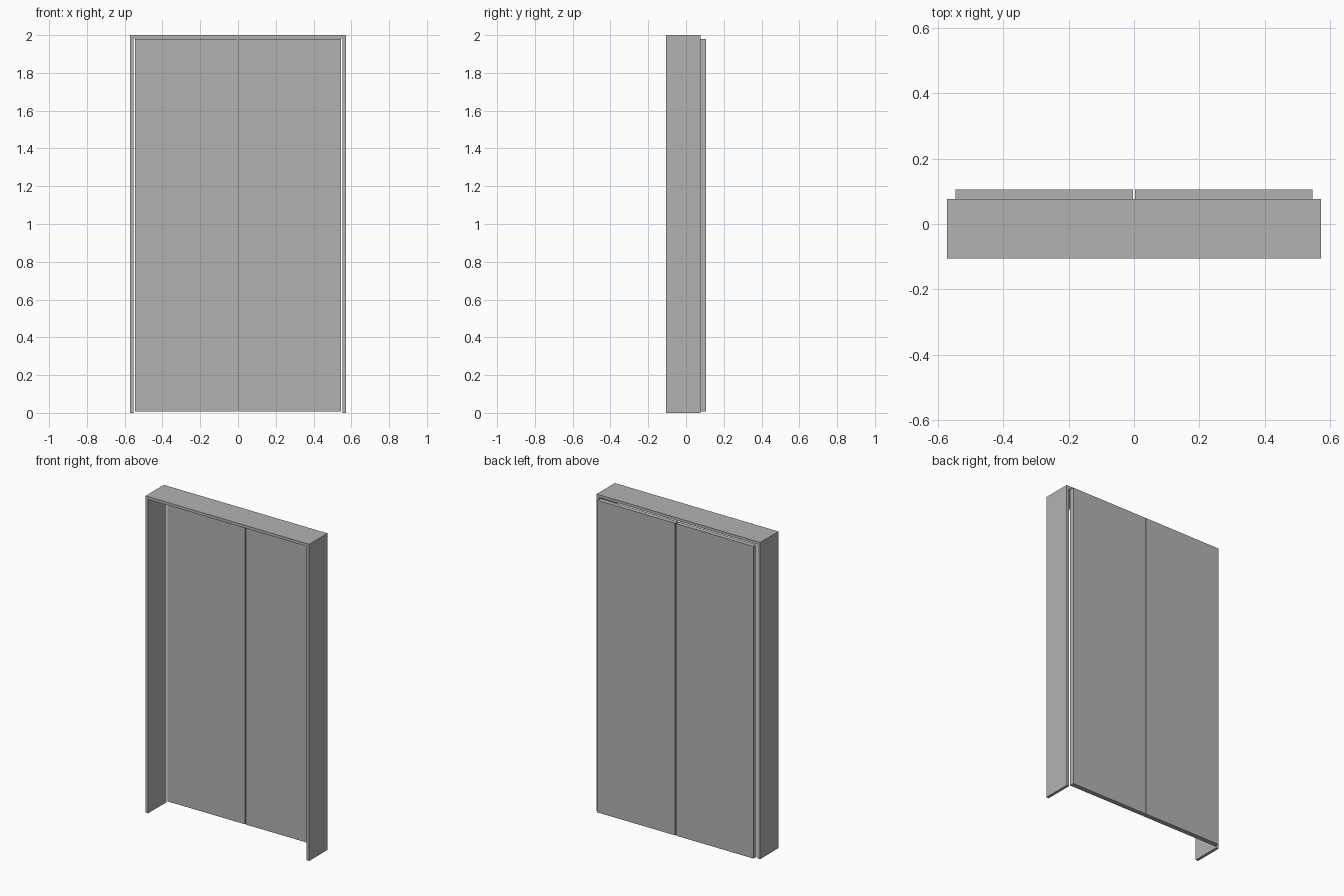
import bpy
import bmesh
from mathutils import Matrix

cube = bpy.data.objects.get("Cube")
if cube:
    bpy.data.objects.remove(cube, do_unlink=True)

WIDTH, HEIGHT = 1.143, 2.0
FRONT, FRAME_BACK, DOOR_BACK = -0.106, 0.076, 0.106
BOARD = 0.018

grey = bpy.data.materials.new("plain grey")
grey.use_nodes = True
colour = (0.45, 0.45, 0.45, 1.0)
grey.diffuse_color = colour
grey.node_tree.nodes["Principled BSDF"].inputs["Base Color"].default_value = colour


def finish(name, bm):
    bmesh.ops.recalc_face_normals(bm, faces=bm.faces)
    mesh = bpy.data.meshes.new(name)
    bm.to_mesh(mesh)
    bm.free()
    mesh.materials.append(grey)
    obj = bpy.data.objects.new(name, mesh)
    bpy.context.collection.objects.link(obj)


def box(name, low, high):
    bm = bmesh.new()
    size = [b - a for a, b in zip(low, high)]
    middle = [(a + b) / 2 for a, b in zip(low, high)]
    bmesh.ops.create_cube(bm, size=1, matrix=Matrix.Translation(middle) @ Matrix.Diagonal((*size, 1)))
    finish(name, bm)


# Frame: two jambs and a head as one extruded arch profile
outer = WIDTH / 2
inner = outer - BOARD
profile = [(-outer, 0), (-outer, HEIGHT), (outer, HEIGHT), (outer, 0),
           (inner, 0), (inner, HEIGHT - BOARD), (-inner, HEIGHT - BOARD), (-inner, 0)]
bm = bmesh.new()
face = bm.faces.new([bm.verts.new((x, FRONT, z)) for x, z in profile])
arch = bmesh.ops.extrude_face_region(bm, geom=[face])
moved = [v for v in arch["geom"] if isinstance(v, bmesh.types.BMVert)]
bmesh.ops.translate(bm, verts=moved, vec=(0, FRAME_BACK - FRONT, 0))
finish("door_frame", bm)

# Two door leaves set just behind the frame, with a narrow gap all round
for side, near, far in (("left", 0.003, 0.546), ("right", -0.546, -0.003)):
    box(side + "_door", (near, FRAME_BACK, 0.008), (far, DOOR_BACK, 1.979))
